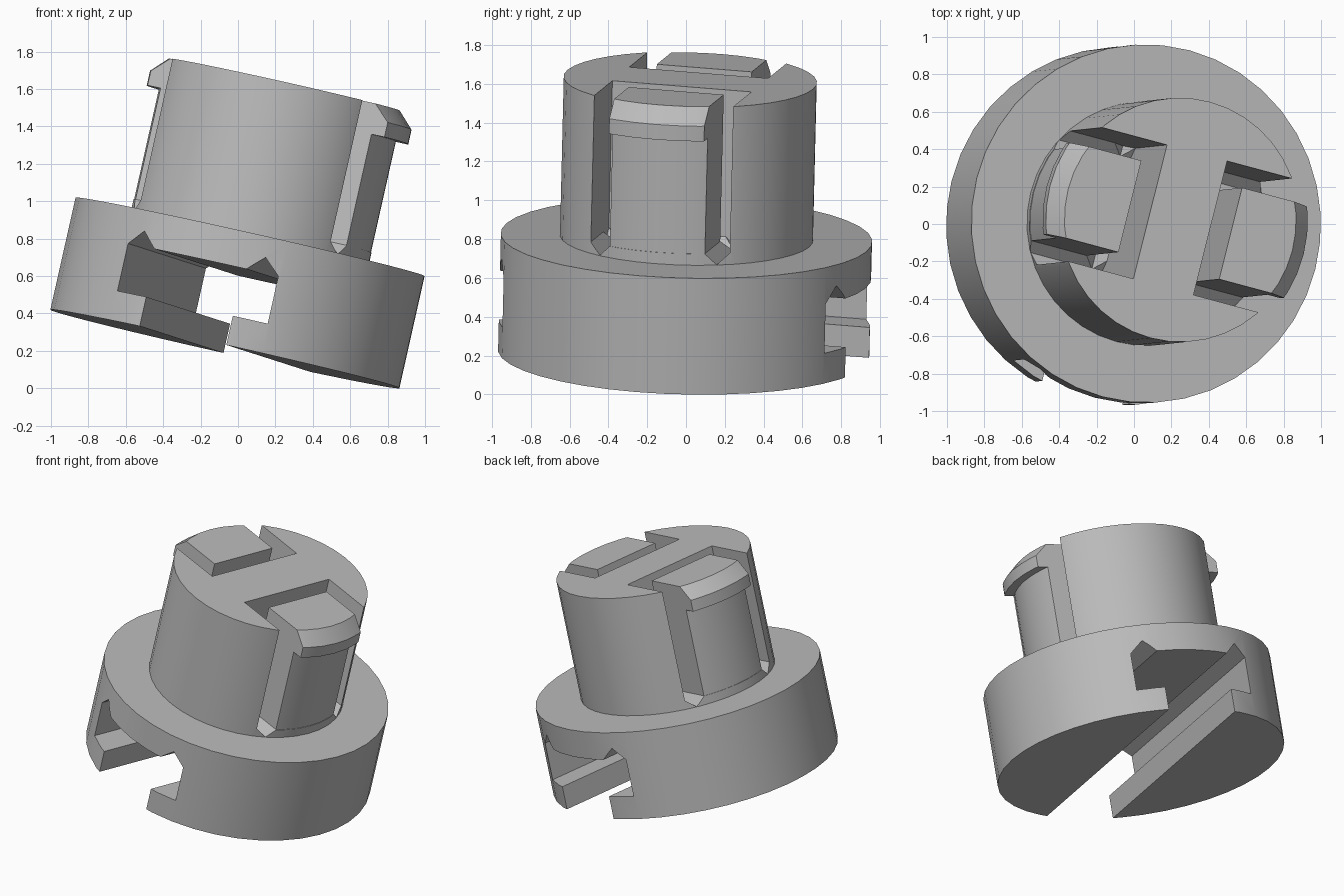
import bpy, bmesh, math
from mathutils import Matrix, Vector

old = bpy.data.objects.get("Cube")
if old:
    bpy.data.objects.remove(old, do_unlink=True)

# Main dimensions
SEGMENTS = 40
BASE_R, BASE_H = 0.958, 0.614
BOSS_R, TOP = 0.653, 1.448
SLOT_IN, CLIP_IN = 0.17, 0.285      # pocket and clip inner faces
CLIP_W, SLOT_W = 0.253, 0.37        # clip and pocket half widths
V_TOP = BASE_H + 0.06               # where the pointed slot floors begin

# Pose of the whole part: leaning to +x, slightly to +y, turned on its axis
POSE = (Matrix.Translation((-0.07, -0.012, 0.21))
        @ Matrix.Rotation(-0.024, 4, 'X')
        @ Matrix.Rotation(math.radians(12.66), 4, 'Y')
        @ Matrix.Rotation(math.radians(-14.4), 4, 'Z'))

grey = bpy.data.materials.new("plain_grey")
grey.use_nodes = True
grey.diffuse_color = (0.5, 0.5, 0.5, 1)
grey.node_tree.nodes["Principled BSDF"].inputs["Base Color"].default_value = grey.diffuse_color


def make_object(name, bm):
    bmesh.ops.recalc_face_normals(bm, faces=bm.faces)
    mesh = bpy.data.meshes.new(name)
    bm.to_mesh(mesh)
    bm.free()
    mesh.materials.append(grey)
    obj = bpy.data.objects.new(name, mesh)
    bpy.context.collection.objects.link(obj)
    return obj


def lathe(name, profile):
    """Revolve a closed (radius, height) profile round z."""
    bm = bmesh.new()
    verts = [bm.verts.new((r, 0, z)) for r, z in profile]
    edges = [bm.edges.new(pair) for pair in zip(verts, verts[1:])]
    bmesh.ops.spin(bm, geom=verts + edges, cent=(0, 0, 0), axis=(0, 0, 1),
                   angle=math.tau, steps=SEGMENTS)
    bmesh.ops.remove_doubles(bm, verts=bm.verts, dist=0.0005)
    return make_object(name, bm)


def prism(points, start, end, along='Y'):
    """Extrude an outline of (across, height) points along x or y."""
    bm = bmesh.new()
    place = (lambda s, t, z: (s, t, z)) if along == 'Y' else (lambda s, t, z: (t, s, z))
    face = bm.faces.new([bm.verts.new(place(s, start, z)) for s, z in points])
    moved = bmesh.ops.extrude_face_region(bm, geom=[face])["geom"]
    bmesh.ops.translate(bm, vec=Vector(place(0, end - start, 0)),
                        verts=[v for v in moved if isinstance(v, bmesh.types.BMVert)])
    cutter = make_object("cutter", bm)
    cutter.hide_render = True
    return cutter


def rectangle(a, b, low, high):
    return [(a, low), (b, low), (b, high), (a, high)]


def vee(a, b):
    """Pointed slot floor between a and b."""
    return [(a, V_TOP), ((a + b) / 2, BASE_H + 0.002), (b, V_TOP),
            (b, V_TOP + 0.05), (a, V_TOP + 0.05)]


def cut(obj, cutter, operation='DIFFERENCE'):
    mod = obj.modifiers.new("cut", 'BOOLEAN')
    mod.operation, mod.solver, mod.object = operation, 'EXACT', cutter
    graph = bpy.context.evaluated_depsgraph_get()
    result = bpy.data.meshes.new_from_object(obj.evaluated_get(graph))
    obj.modifiers.clear()
    obj.data = result
    bpy.data.objects.remove(cutter, do_unlink=True)


# Base disc with an undercut channel and pointed corner grooves
base = lathe("base_disc", [(0, 0), (BASE_R, 0), (BASE_R, BASE_H), (0, BASE_H)])
half = [(0.245, -0.1), (0.245, 0.16), (0.425, 0.16), (0.425, 0.42),
        (0.3425, 0.503), (0.26, 0.42)]
cut(base, prism(half + [(-x, z) for x, z in reversed(half)], -1.2, 1.2))

# Central boss with two open pockets
boss = lathe("boss", [(0, BASE_H - 0.01), (BOSS_R, BASE_H - 0.01), (BOSS_R, TOP), (0, TOP)])
parts = [base, boss]
for side, label in ((1, "left"), (-1, "right")):
    inner, outer = side * SLOT_IN, side * 1.0
    cut(boss, prism(rectangle(inner, outer, V_TOP, TOP + 0.2), -SLOT_W, SLOT_W))
    cut(boss, prism(vee(inner, side * CLIP_IN), -SLOT_W, SLOT_W))
    for across in (-1, 1):
        cut(boss, prism(vee(across * CLIP_W, across * SLOT_W), inner, outer, 'X'))

    # Snap clip standing in the pocket, with a bevelled hooked lip
    clip = lathe(label + "_clip", [(0, V_TOP - 0.05), (0.65, V_TOP - 0.05),
                                   (0.65, TOP - 0.165), (0.718, TOP - 0.165),
                                   (0.718, TOP - 0.085), (0.635, TOP), (0, TOP)])
    cut(clip, prism(rectangle(side * CLIP_IN, outer, 0, 2), -CLIP_W, CLIP_W), 'INTERSECT')
    parts.append(clip)

# Pose and shade every part
bpy.ops.object.select_all(action='DESELECT')
for part in parts:
    part.data.materials.clear()
    part.data.materials.append(grey)
    part.data.transform(POSE)
    part.select_set(True)
bpy.context.view_layer.objects.active = base
bpy.ops.object.shade_smooth_by_angle(angle=math.radians(25))
